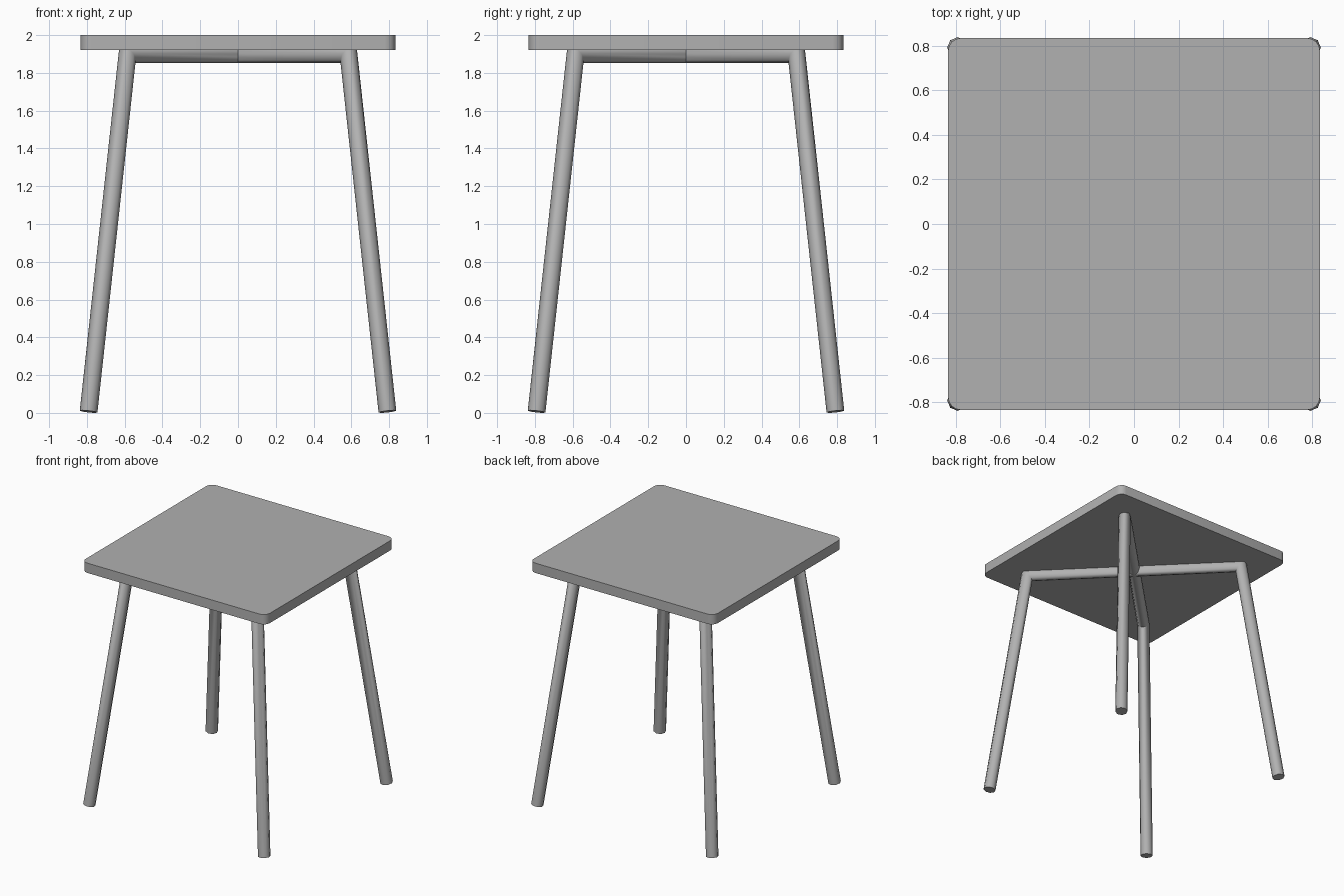
import bpy, bmesh, math
from mathutils import Vector

if "Cube" in bpy.data.objects:
    bpy.data.objects.remove(bpy.data.objects["Cube"])

SIDES = 8
RADIUS = 0.047

grey = bpy.data.materials.new("mid_grey")
grey.diffuse_color = (0.44, 0.44, 0.44, 1)
grey.use_nodes = True
grey.node_tree.nodes["Principled BSDF"].inputs["Base Color"].default_value = grey.diffuse_color


def finish(bm, name):
    bmesh.ops.recalc_face_normals(bm, faces=bm.faces)
    mesh = bpy.data.meshes.new(name)
    bm.to_mesh(mesh)
    bm.free()
    mesh.materials.append(grey)
    ob = bpy.data.objects.new(name, mesh)
    bpy.context.collection.objects.link(ob)
    bpy.ops.object.select_all(action='DESELECT')
    ob.select_set(True)
    bpy.context.view_layer.objects.active = ob
    bpy.ops.object.shade_smooth_by_angle(angle=math.radians(50))
    return ob


# Square seat board with rounded vertical corners
def build_seat(half=0.833, bottom=1.92, top=2.0, corner=0.055):
    bm = bmesh.new()
    bmesh.ops.create_cube(bm, size=1)
    for v in bm.verts:
        v.co = (v.co.x * 2 * half, v.co.y * 2 * half, top if v.co.z > 0 else bottom)
    upright = [e for e in bm.edges if abs(e.verts[0].co.z - e.verts[1].co.z) > 0.01]
    bmesh.ops.bevel(bm, geom=upright, offset=corner, segments=4, profile=0.5, affect='EDGES')
    return finish(bm, "seat")


# Bent tube: two splayed legs joined by a diagonal bar, mitred at the elbows
def build_leg_frame(name, sign):
    foot, knee, z_foot, z_bar = 0.791, 0.585, 0.007, 1.90
    path = [Vector((s * x, s * x * sign, z)) for s, x, z in
            ((-1, foot, z_foot), (-1, knee, z_bar), (1, knee, z_bar), (1, foot, z_foot))]
    side = Vector((1, -sign, 0)).normalized()
    dirs = [(b - a).normalized() for a, b in zip(path, path[1:])]
    bm = bmesh.new()
    rings = []
    for i, p in enumerate(path):
        before, after = dirs[max(i - 1, 0)], dirs[min(i, len(dirs) - 1)]
        tangent = (before + after).normalized()
        normal = side.cross(tangent) / tangent.dot(before)
        rings.append([bm.verts.new(p + RADIUS * (math.cos(a) * normal + math.sin(a) * side))
                      for a in (2 * math.pi * k / SIDES for k in range(SIDES))])
    for r0, r1 in zip(rings, rings[1:]):
        for k in range(SIDES):
            j = (k + 1) % SIDES
            bm.faces.new((r0[k], r0[j], r1[j], r1[k]))
    bm.faces.new(rings[0])
    bm.faces.new(rings[-1])
    return finish(bm, name)


build_seat()
build_leg_frame("leg_frame_a", 1)
build_leg_frame("leg_frame_b", -1)
